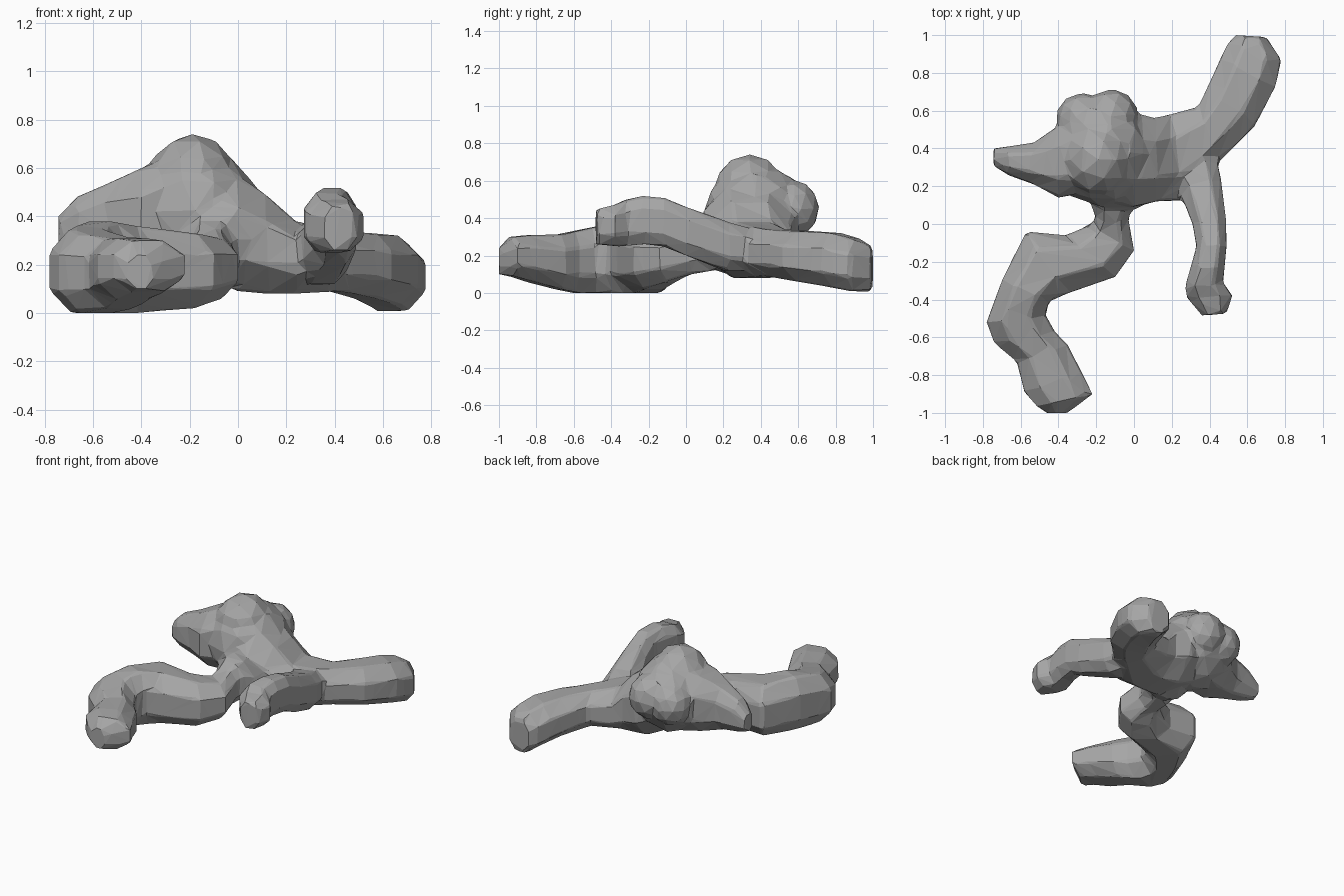
import bpy, bmesh, math
from mathutils import Vector, Matrix

cube = bpy.data.objects.get("Cube")
if cube:
    bpy.data.objects.remove(cube)

grey = bpy.data.materials.new("stone_grey")
grey.use_nodes = True
grey.diffuse_color = (0.38, 0.38, 0.38, 1)
grey.node_tree.nodes["Principled BSDF"].inputs["Base Color"].default_value = grey.diffuse_color

bm = bmesh.new()


def squared(v, power):
    """Push a ring coordinate outward; a lower power gives a boxier cross-section."""
    return math.copysign(abs(v / math.cos(math.pi / 8)) ** power, v)


def limb(sections, power=1.0, sides=8):
    """Loft rings; each section is one edge x, y, other edge x, y, bottom, top."""
    rings = []
    for x1, y1, x2, y2, low, high in sections:
        mid = Vector((x1 + x2, y1 + y2, low + high)) / 2
        across = Vector((x2 - x1, y2 - y1, 0)) / 2
        up = Vector((0, 0, high - low)) / 2
        ring = []
        for i in range(sides):
            a = (i + 0.5) * math.tau / sides
            ring.append(bm.verts.new(mid + across * squared(math.cos(a), power)
                                     + up * squared(math.sin(a), power)))
        rings.append(ring)
    for r, s in zip(rings, rings[1:]):
        for i in range(sides):
            j = (i + 1) % sides
            bm.faces.new((r[i], r[j], s[j], s[i]))
    bm.faces.new(rings[0][::-1])
    bm.faces.new(rings[-1])


def lump(centre, radii):
    m = Matrix.Translation(centre) @ Matrix.Diagonal((*radii, 1))
    bmesh.ops.create_icosphere(bm, subdivisions=2, radius=1.04, matrix=m)


# bent front limb with its foot
limb([(-.24, .14, .02, .14, .12, .42), (-.20, .03, -.03, .03, .1, .36),
      (-.24, -.01, 0, -.14, .06, .31), (-.36, -.06, -.1, -.28, .02, .33),
      (-.57, -.04, -.36, -.37, 0, .36), (-.7, -.3, -.45, -.41, 0, .38),
      (-.78, -.52, -.47, -.48, 0, .35), (-.74, -.63, -.42, -.57, 0, .33),
      (-.62, -.73, -.35, -.64, .02, .31), (-.58, -.89, -.28, -.78, .06, .31),
      (-.51, -.97, -.22, -.9, .09, .3), (-.46, -1, -.35, -1, .1, .24)], 0.88)

# raised front limb with its knob
limb([(.15, .38, .42, .42, .12, .33), (.24, .18, .46, .24, .12, .38),
      (.31, 0, .49, 0, .2, .46), (.33, -.12, .49, -.12, .25, .51),
      (.30, -.23, .48, -.23, .26, .52), (.27, -.33, .47, -.31, .25, .5),
      (.28, -.39, .52, -.38, .25, .47), (.36, -.485, .49, -.475, .26, .45)], 0.8)

# trunk and back limb
limb([(-.15, .55, -.15, .12, .16, .6), (0, .59, 0, .09, .09, .57),
      (.11, .56, .12, .12, .08, .49), (.19, .58, .26, .13, .08, .38),
      (.34, .62, .45, .33, .09, .34), (.41, .77, .64, .52, .06, .33),
      (.46, .88, .75, .73, .03, .32), (.5, .96, .78, .87, .005, .29),
      (.54, 1, .7, .99, .01, .25)], 0.95)

# side horn
limb([(-.25, .17, -.25, .58, .2, .66), (-.4, .14, -.4, .52, .21, .6),
      (-.53, .21, -.53, .43, .24, .54), (-.67, .26, -.67, .41, .26, .48),
      (-.745, .31, -.745, .4, .28, .4)], 0.88)

# mound
lump((-.17, .37, .42), (.25, .27, .26))
lump((-.19, .34, .54), (.18, .19, .195))
lump((-.18, .47, .48), (.2, .17, .16))
lump((-.12, .57, .45), (.14, .14, .15))
lump((-.27, .56, .43), (.14, .13, .14))
lump((-.08, .24, .3), (.18, .18, .2))

bmesh.ops.recalc_face_normals(bm, faces=bm.faces)
mesh = bpy.data.meshes.new("branching_rock")
bm.to_mesh(mesh)
bm.free()
rock = bpy.data.objects.new("branching_rock", mesh)
bpy.context.collection.objects.link(rock)
mesh.materials.append(grey)

# fuse the parts, then reduce to coarse flat facets
remesh = rock.modifiers.new("fuse", "REMESH")
remesh.mode = "VOXEL"
remesh.voxel_size = 0.02
soften = rock.modifiers.new("soften", "SMOOTH")
soften.iterations = 1
facet = rock.modifiers.new("facet", "DECIMATE")
facet.ratio = 0.045
